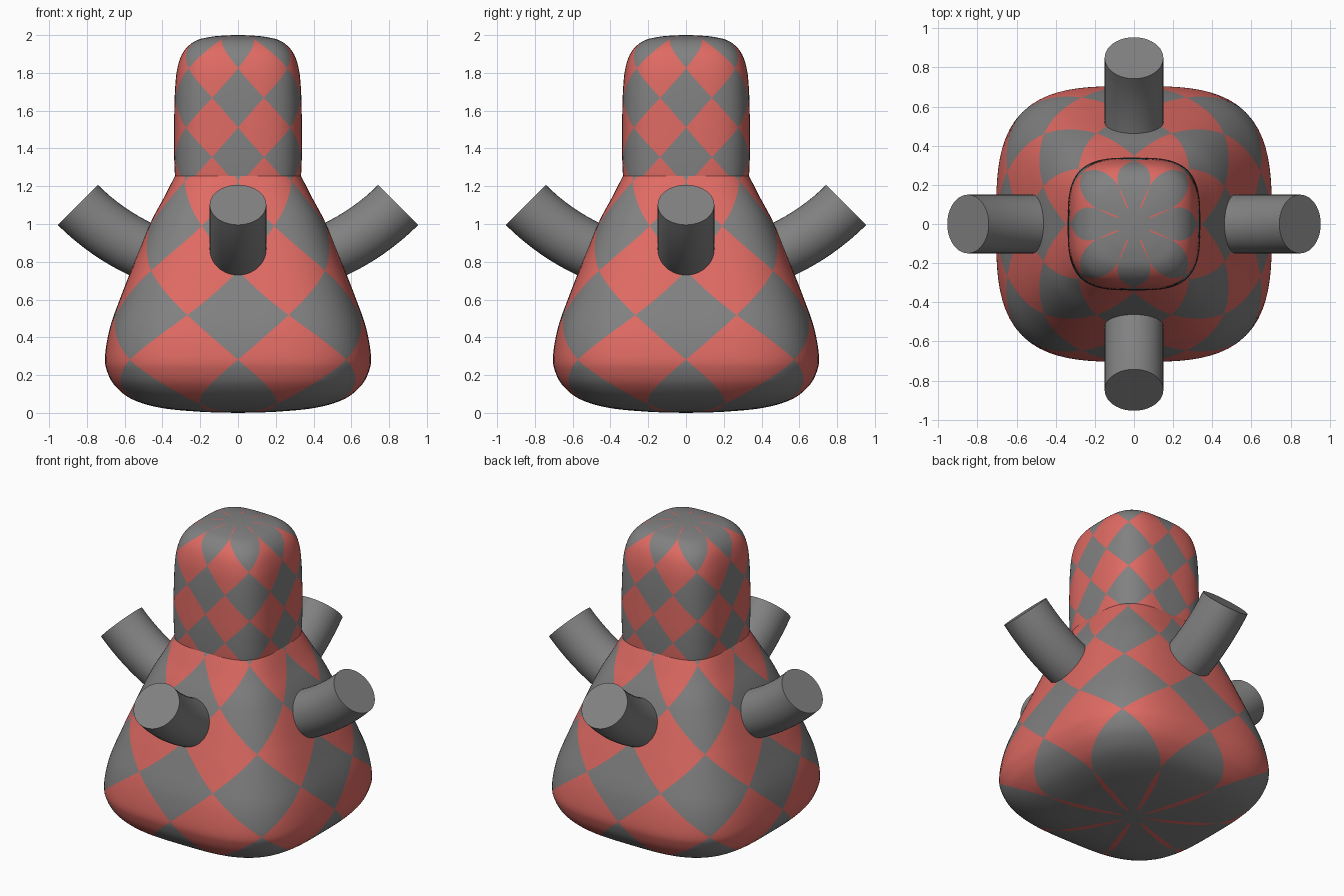
import bpy, bmesh, math

if "Cube" in bpy.data.objects:
    bpy.data.objects.remove(bpy.data.objects["Cube"])


def material(name, rgb):
    m = bpy.data.materials.new(name)
    m.diffuse_color = (*rgb, 1)
    m.use_nodes = True
    m.node_tree.nodes["Principled BSDF"].inputs["Base Color"].default_value = m.diffuse_color
    return m


GREY = material("grey", (0.22, 0.22, 0.22))
RED = material("red", (0.74, 0.145, 0.125))


def finish(name, bm, mats, angle):
    bmesh.ops.recalc_face_normals(bm, faces=bm.faces)
    me = bpy.data.meshes.new(name)
    bm.to_mesh(me)
    bm.free()
    ob = bpy.data.objects.new(name, me)
    bpy.context.collection.objects.link(ob)
    for m in mats:
        me.materials.append(m)
    bpy.ops.object.select_all(action='DESELECT')
    ob.select_set(True)
    bpy.context.view_layer.objects.active = ob
    bpy.ops.object.shade_smooth_by_angle(angle=math.radians(angle))
    return ob


def smooth_profile(pts, n=7):
    # Catmull-Rom through (radius, z) points
    p = [pts[0]] + pts + [pts[-1]]
    out = []
    for i in range(1, len(p) - 2):
        for k in range(n):
            t = k / n
            out.append(tuple(0.5 * (2 * b + (c - a) * t + (2 * a - 5 * b + 4 * c - d) * t * t
                                    + (3 * b - a - 3 * c + d) * t ** 3)
                             for a, b, c, d in zip(p[i - 1], p[i], p[i + 1], p[i + 2])))
    return out + [pts[-1]]


def diamond_shell(name, pts, z0, h, n=3.3, m=6):
    """Rounded-square loft whose columns bend to follow the diamond edges.
    z0 = centre height of a grey diamond row, h = half diamond height."""
    prof = smooth_profile(pts)
    tips = [z0 + k * h for k in range(-6, 7) if prof[0][1] < z0 + k * h < prof[-1][1]]

    # add rows exactly at the diamond tips
    rows = [(r, z) for r, z in prof if all(abs(z - t) > 0.0008 for t in tips)]
    for t in tips:
        for (ra, za), (rb, zb) in zip(prof, prof[1:]):
            if za <= t < zb:
                rows.append((ra + (rb - ra) * (t - za) / (zb - za), t))
                break
    rows.sort(key=lambda q: q[1])

    bm = bmesh.new()
    cache = {}

    def vert(r, z, u):
        a = math.radians(22.5) * u
        c, s = math.cos(a), math.sin(a)
        r = r / (abs(c) ** n + abs(s) ** n) ** (1 / n)
        key = (round(r * c, 5), round(r * s, 5), round(z, 5))
        if key not in cache:
            cache[key] = bm.verts.new((r * c, r * s, z))
        return cache[key]

    def column(z, i, j):
        v = (z - z0) / h
        tri = abs(v - 2 * round(v / 2))
        f = tri if i % 2 else 1 - tri
        return i + (f * j / m if j <= m else f + (1 - f) * (j - m) / m)

    for (ra, za), (rb, zb) in zip(rows, rows[1:]):
        for i in range(16):
            for j in range(2 * m):
                quad = [vert(ra, za, column(za, i, j)), vert(ra, za, column(za, i, j + 1)),
                        vert(rb, zb, column(zb, i, j + 1)), vert(rb, zb, column(zb, i, j))]
                quad = list(dict.fromkeys(quad))
                if len(quad) < 3 or bm.faces.get(quad):
                    continue
                face = bm.faces.new(quad)
                grey = (j < m) == (i % 2 == 0)
                # plain grey disc around each pole
                face.material_index = 0 if grey or max(ra, rb) < 0.09 else 1
    return finish(name, bm, (GREY, RED), 60)


# Wide lower body
diamond_shell("body", [
    (0, 0), (0.2, 0.006), (0.41, 0.027), (0.56, 0.072), (0.65, 0.142), (0.693, 0.22),
    (0.704, 0.30), (0.677, 0.455), (0.617, 0.624), (0.56, 0.77), (0.466, 1.0),
    (0.388, 1.148), (0.333, 1.254), (0.29, 1.32)], 0.518, 0.236)

# Tall rounded head
diamond_shell("head", [
    (0.325, 1.20), (0.334, 1.26), (0.339, 1.4), (0.338, 1.55), (0.334, 1.7), (0.322, 1.82),
    (0.29, 1.91), (0.228, 1.968), (0.148, 1.99), (0.07, 1.998), (0, 2.0)], 1.668, 0.157)


# Four upward-curving tube arms
def arm(name, turn, radius=0.15, bend=1.2, centre_z=1.95, sides=40, steps=14):
    bm = bmesh.new()
    rings = []
    for k in range(steps + 1):
        a = math.radians(10 + 35 * k / steps)
        ring = []
        for s in range(sides):
            b = 2 * math.pi * s / sides
            d = bend + radius * math.cos(b)
            x, y, z = d * math.sin(a), radius * math.sin(b), centre_z - d * math.cos(a)
            ring.append(bm.verts.new((x * math.cos(turn) - y * math.sin(turn),
                                      x * math.sin(turn) + y * math.cos(turn), z)))
        rings.append(ring)
    for p, q in zip(rings, rings[1:]):
        for s in range(sides):
            t = (s + 1) % sides
            bm.faces.new((p[s], p[t], q[t], q[s]))
    bm.faces.new(rings[0])
    bm.faces.new(rings[-1])
    finish(name, bm, (GREY,), 35)


for k, side in enumerate(("right", "back", "left", "front")):
    arm(side + "_arm", k * math.pi / 2)
